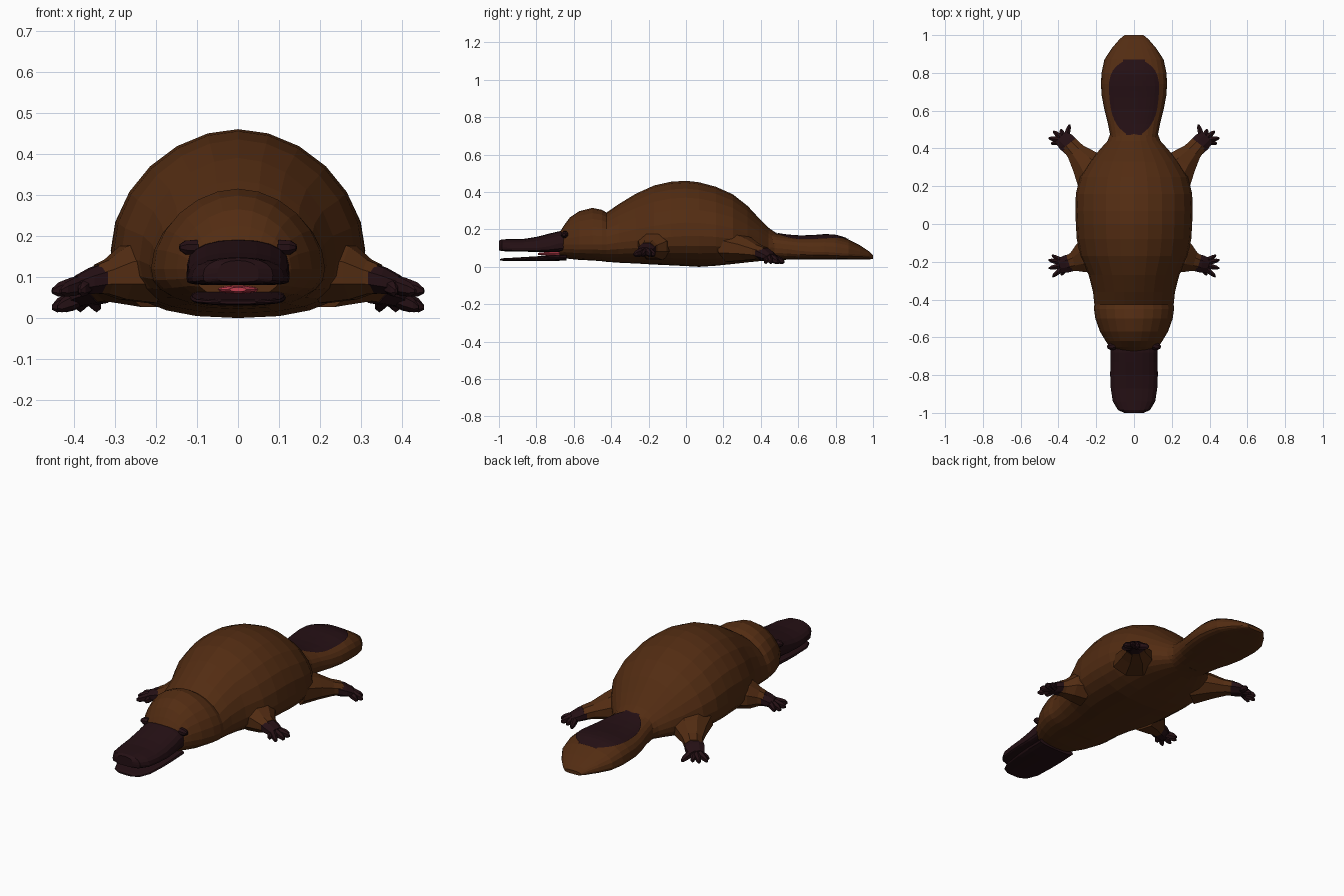
import bpy, math
from mathutils import Vector


def material(name, rgb):
    m = bpy.data.materials.new(name)
    m.diffuse_color = (*rgb, 1)
    return m


FUR = material("brown_fur", (0.085, 0.025, 0.006))
DARK = material("dark_skin", (0.018, 0.005, 0.007))
PINK = material("pink_tongue", (0.55, 0.05, 0.08))


def make(name, verts, faces, mat, mirror=False):
    me = bpy.data.meshes.new(name)
    me.from_pydata(verts, [], faces)
    me.materials.append(mat)
    ob = bpy.data.objects.new(name, me)
    bpy.context.collection.objects.link(ob)
    if mirror:
        ob.modifiers.new("mirror", "MIRROR").use_axis[0] = True
    return ob


def loft(name, rings, mat, mirror=False):
    """Skin equal-length closed rings and cap both ends."""
    n = len(rings[0])
    verts = [p for r in rings for p in r]
    faces = [list(range(n))[::-1], [len(verts) - n + i for i in range(n)]]
    for k in range(len(rings) - 1):
        for i in range(n):
            a, b = k * n + i, k * n + (i + 1) % n
            faces.append((a, b, b + n, a + n))
    return make(name, verts, faces, mat, mirror)


def sign_pow(v, e):
    return math.copysign(abs(v) ** e, v)


def section(y, w, z0, zm, z1, e_top=2.0, e_low=2.4, n=24):
    """Cross-section in xz: half width w, bottom z0, widest at zm, top z1."""
    ring = []
    for i in range(n):
        t = -2 * math.pi * i / n
        c, s = math.cos(t), math.sin(t)
        e = e_top if s > 0 else e_low
        h = z1 - zm if s > 0 else zm - z0
        ring.append((w * sign_pow(c, 2 / e), y, zm + h * sign_pow(s, 2 / e)))
    return ring


def limb(name, stations, mat, n=8):
    """Mirrored tube; stations are x, y, z, horizontal radius, vertical radius."""
    a, b = Vector(stations[0][:2]), Vector(stations[-1][:2])
    d = (b - a).normalized()
    rings = []
    for x, y, z, rw, rh in stations:
        ring = []
        for i in range(n):
            t = 2 * math.pi * (i + 0.5) / n
            u = rw * math.cos(t)
            ring.append((x - d.y * u, y + d.x * u, z + rh * math.sin(t)))
        rings.append(ring)
    return loft(name, rings, mat, True)


# Head and body: y, half width, bottom, widest height, top
body = [
    (-0.675, 0.105, 0.05, 0.11, 0.185), (-0.65, 0.13, 0.046, 0.12, 0.225),
    (-0.62, 0.15, 0.042, 0.12, 0.265), (-0.57, 0.18, 0.037, 0.12, 0.298),
    (-0.50, 0.205, 0.034, 0.12, 0.315), (-0.45, 0.212, 0.03, 0.12, 0.305),
    (-0.425, 0.21, 0.027, 0.12, 0.29), (-0.36, 0.217, 0.022, 0.13, 0.335),
    (-0.27, 0.24, 0.018, 0.14, 0.39), (-0.17, 0.285, 0.012, 0.15, 0.435),
    (-0.08, 0.303, 0.008, 0.16, 0.455), (0.0, 0.308, 0.004, 0.165, 0.46),
    (0.07, 0.31, 0.0, 0.165, 0.452), (0.16, 0.308, 0.006, 0.16, 0.428),
    (0.25, 0.285, 0.015, 0.15, 0.388), (0.33, 0.235, 0.024, 0.13, 0.325),
    (0.39, 0.185, 0.03, 0.12, 0.26), (0.44, 0.14, 0.034, 0.105, 0.21),
    (0.48, 0.125, 0.035, 0.1, 0.182),
]
loft("head_and_body", [section(*s, e_top=1.9) for s in body], FUR)

# Broad paddle tail
tail = [
    (0.42, 0.12, 0.033, 0.1, 0.2), (0.48, 0.128, 0.036, 0.1, 0.178),
    (0.54, 0.14, 0.038, 0.095, 0.168), (0.61, 0.158, 0.038, 0.085, 0.163),
    (0.68, 0.171, 0.038, 0.08, 0.165), (0.74, 0.175, 0.038, 0.08, 0.17),
    (0.80, 0.172, 0.038, 0.075, 0.168), (0.87, 0.157, 0.039, 0.07, 0.146),
    (0.93, 0.118, 0.04, 0.065, 0.115), (0.98, 0.075, 0.04, 0.06, 0.082),
    (1.0, 0.05, 0.042, 0.052, 0.062),
]
TAIL_E = 2.5
loft("tail", [section(*s, e_top=TAIL_E, e_low=3) for s in tail], FUR)


def tail_top(x, y):
    for s, t in zip(tail, tail[1:]):
        if s[0] <= y <= t[0]:
            f = (y - s[0]) / (t[0] - s[0])
            w, zm, z1 = (s[k] + f * (t[k] - s[k]) for k in (1, 3, 4))
            return zm + (z1 - zm) * (1 - min(1, abs(x) / w) ** TAIL_E) ** (1 / TAIL_E)


# Dark oval patch laid over the top of the tail
rows, cols = 20, 12
patch = []
for j in range(rows + 1):
    t = -math.cos(math.pi * j / rows)
    y = 0.67 + 0.2 * t
    w = (0.13 + 0.018 * t) * max(0.15, (1 - abs(t) ** 2.8)) ** 0.5
    for i in range(cols + 1):
        x = w * (2 * i / cols - 1)
        patch.append((x, y, tail_top(x, y) + 0.005))
quads = [(a, a + 1, a + cols + 2, a + cols + 1)
         for j in range(rows) for a in range(j * (cols + 1), j * (cols + 1) + cols)]
make("tail_patch", patch, quads, DARK)

# Upper and lower bill
upper = [
    (-1.0, 0.05, 0.088, 0.11, 0.14), (-0.985, 0.085, 0.084, 0.105, 0.147),
    (-0.94, 0.112, 0.082, 0.1, 0.148), (-0.87, 0.123, 0.081, 0.1, 0.149),
    (-0.80, 0.126, 0.08, 0.1, 0.16), (-0.73, 0.125, 0.08, 0.11, 0.178),
    (-0.68, 0.124, 0.08, 0.125, 0.19), (-0.64, 0.124, 0.08, 0.13, 0.192),
]
loft("upper_bill", [section(*s, e_top=2.3, e_low=5, n=20) for s in upper], DARK)
lower = [
    (-0.995, 0.045, 0.034, 0.038, 0.042), (-0.975, 0.08, 0.032, 0.038, 0.046),
    (-0.92, 0.105, 0.032, 0.04, 0.049), (-0.82, 0.115, 0.031, 0.045, 0.055),
    (-0.74, 0.117, 0.03, 0.05, 0.06), (-0.64, 0.115, 0.034, 0.052, 0.066),
]
loft("lower_bill", [section(*s, e_top=4, e_low=2.5, n=16) for s in lower], DARK)

# Tongue between the bills
tongue = [(-0.79, 0.02, 0.064, 0.07, 0.075), (-0.76, 0.045, 0.06, 0.07, 0.078),
          (-0.65, 0.05, 0.058, 0.07, 0.08)]
loft("tongue", [section(*s, n=12) for s in tongue], PINK)

# Eyes
limb("eyes", [(0.10, -0.645, 0.172, 0.022, 0.02), (0.128, -0.65, 0.172, 0.019, 0.018),
              (0.142, -0.652, 0.172, 0.008, 0.008)], DARK)

# Front legs and paws
limb("front_leg", [(0.21, -0.165, 0.115, 0.11, 0.085), (0.28, -0.18, 0.11, 0.085, 0.07),
                   (0.32, -0.20, 0.1, 0.055, 0.045), (0.345, -0.208, 0.095, 0.046, 0.038)], FUR)
limb("front_paw", [(0.325, -0.203, 0.098, 0.05, 0.04), (0.36, -0.212, 0.09, 0.05, 0.034),
                   (0.395, -0.22, 0.08, 0.04, 0.024)], DARK)

# Back legs and paws
limb("back_leg", [(0.20, 0.24, 0.11, 0.12, 0.09), (0.26, 0.33, 0.095, 0.085, 0.065),
                  (0.31, 0.385, 0.08, 0.055, 0.042), (0.345, 0.425, 0.07, 0.048, 0.036)], FUR)
limb("back_paw", [(0.33, 0.405, 0.073, 0.052, 0.039), (0.36, 0.435, 0.062, 0.054, 0.033),
                  (0.39, 0.46, 0.048, 0.042, 0.022)], DARK)


def digits(name, root, tips, z0, z1):
    """Fan of pointed toes from the paw centre to each tip."""
    for k, (x, y) in enumerate(tips):
        def at(f):
            return root[0] + f * (x - root[0]), root[1] + f * (y - root[1]), z0 + f * (z1 - z0)
        limb(f"{name}_{k + 1}", [(*at(0), 0.018, 0.022), (*at(0.55), 0.016, 0.022),
                                 (*at(0.85), 0.012, 0.017), (*at(1), 0.004, 0.006)], DARK, 6)


digits("front_toe", (0.355, -0.213),
       [(0.435, -0.165), (0.453, -0.19), (0.452, -0.235), (0.432, -0.28), (0.385, -0.272)],
       0.088, 0.066)
digits("back_toe", (0.365, 0.44),
       [(0.34, 0.527), (0.388, 0.502), (0.428, 0.492), (0.453, 0.455), (0.44, 0.425)],
       0.058, 0.026)
